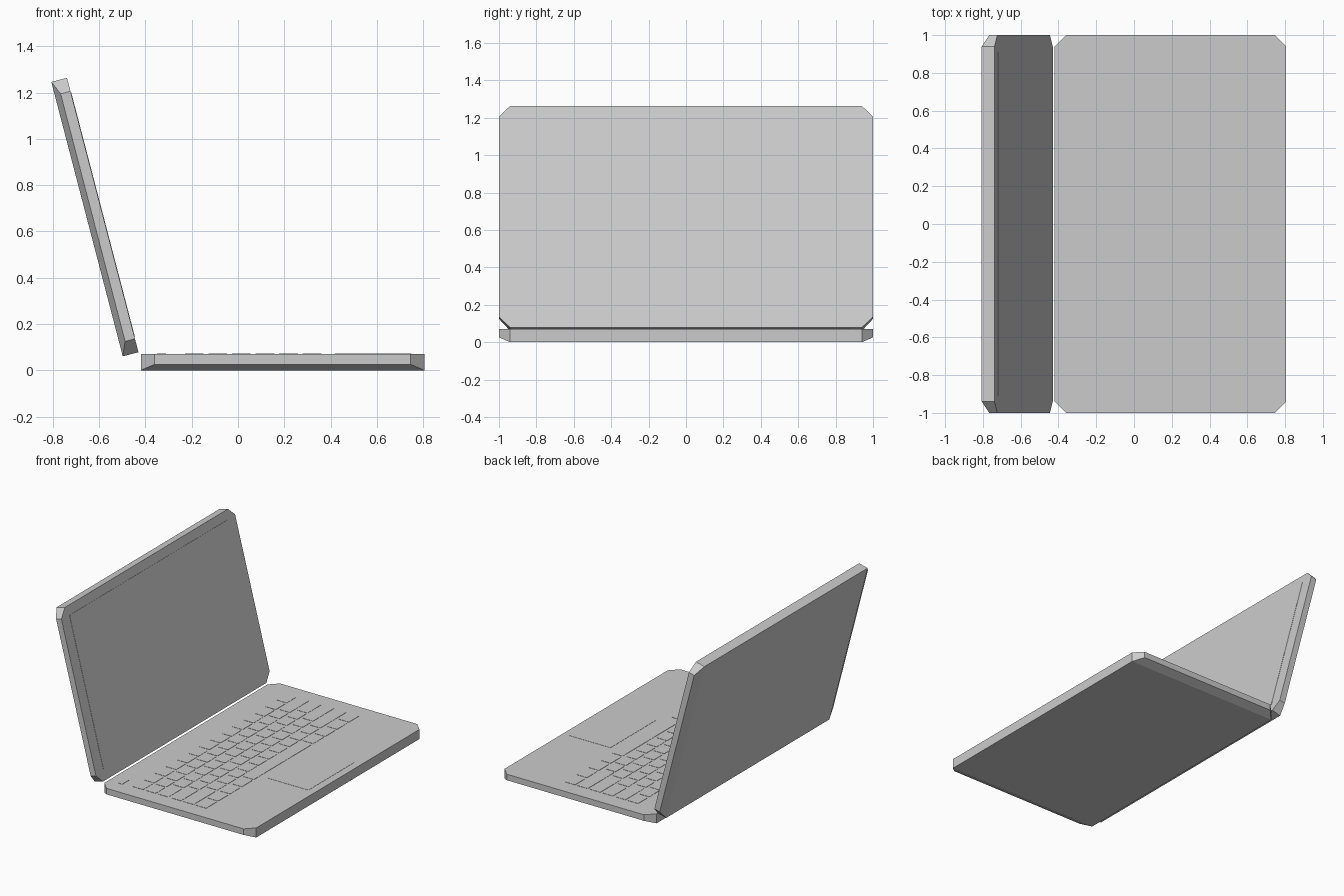
import bpy, bmesh, math
from mathutils import Matrix, Vector

default = bpy.data.objects.get("Cube")
if default:
    bpy.data.objects.remove(default, do_unlink=True)

# Single shell colour
GREY = (0.6, 0.6, 0.6, 1)
shell = bpy.data.materials.new("shell_grey")
shell.diffuse_color = GREY
shell.use_nodes = True
shell.node_tree.nodes["Principled BSDF"].inputs["Base Color"].default_value = GREY

LENGTH, THICK, CUT, RISE = 1.225, 0.07, 0.06, 0.026


def make(name, bm, matrix):
    bmesh.ops.recalc_face_normals(bm, faces=bm.faces)
    mesh = bpy.data.meshes.new(name)
    bm.to_mesh(mesh)
    bm.free()
    mesh.materials.append(shell)
    obj = bpy.data.objects.new(name, mesh)
    obj.matrix_world = matrix
    bpy.context.collection.objects.link(obj)
    return obj


def slab(name, side, matrix):
    """Cut-corner half: flat inner face at z=0, outer face sloped along both ends."""
    bm = bmesh.new()
    quarter = [(0, 1 - CUT), (CUT, 1), (LENGTH - CUT, 1), (LENGTH, 1 - CUT)]
    outline = quarter + [(x, -y) for x, y in reversed(quarter)]
    inner = [bm.verts.new((x, y, 0)) for x, y in outline]
    outer = [bm.verts.new((x, y, side * (THICK - (RISE if abs(y) == 1 else 0))))
             for x, y in outline]
    bm.faces.new(inner)
    for i in range(8):
        j = (i + 1) % 8
        bm.faces.new((inner[i], inner[j], outer[j], outer[i]))
    bm.faces.new(outer[:4])
    bm.faces.new(outer[4:])
    bm.faces.new((outer[0], outer[3], outer[4], outer[7]))
    return make(name, bm, matrix)


def add_plate(bm, x0, x1, y0, y1, z0, z1):
    size = Vector((x1 - x0, y1 - y0, z1 - z0))
    centre = Vector((x0 + x1, y0 + y1, z0 + z1)) / 2
    bmesh.ops.create_cube(bm, size=1, matrix=Matrix.Translation(centre) @ Matrix.Diagonal(size.to_4d()))


def plate(name, bounds, matrix):
    bm = bmesh.new()
    add_plate(bm, *bounds)
    return make(name, bm, matrix)


# Base and opened lid
deck = Matrix.Translation((-0.42, 0, THICK))
hinge = Matrix.Translation((-0.43, 0, 0.078)) @ Matrix.Rotation(math.radians(-104.6), 4, "Y")
slab("base", -1, deck)
slab("lid", 1, hinge)

# Screen panel, touchpad and power button
plate("screen", (0.07, 1.16, -0.91, 0.91, -0.002, 0.001), hinge)
top = Matrix.Translation((0, 0, THICK))
plate("touchpad", (0.42, 0.75, -0.26, 0.27, -0.001, 0.0015), top)
plate("power_button", (-0.35, -0.31, -0.89, -0.81, -0.001, 0.002), top)

# Keyboard: rows given as key widths, stretched to the same length
rows = [[1] * 14, [1] * 13 + [2], [1.5] + [1] * 12 + [1.5], [1.8] + [1] * 11 + [2.2],
        [2.3] + [1] * 10 + [2.7], [1.2] * 4 + [6] + [1.2] * 4]
bm = bmesh.new()
X0, X1, HALF, GAP = -0.24, 0.37, 0.89, 0.01
pitch = (X1 - X0) / len(rows)
for r, widths in enumerate(rows):
    scale = 2 * HALF / sum(widths)
    x, y = X0 + r * pitch, -HALF
    for w in widths:
        add_plate(bm, x + GAP, x + pitch - GAP, y + GAP, y + w * scale - GAP, -0.001, 0.002)
        y += w * scale
make("keyboard_keys", bm, top)
